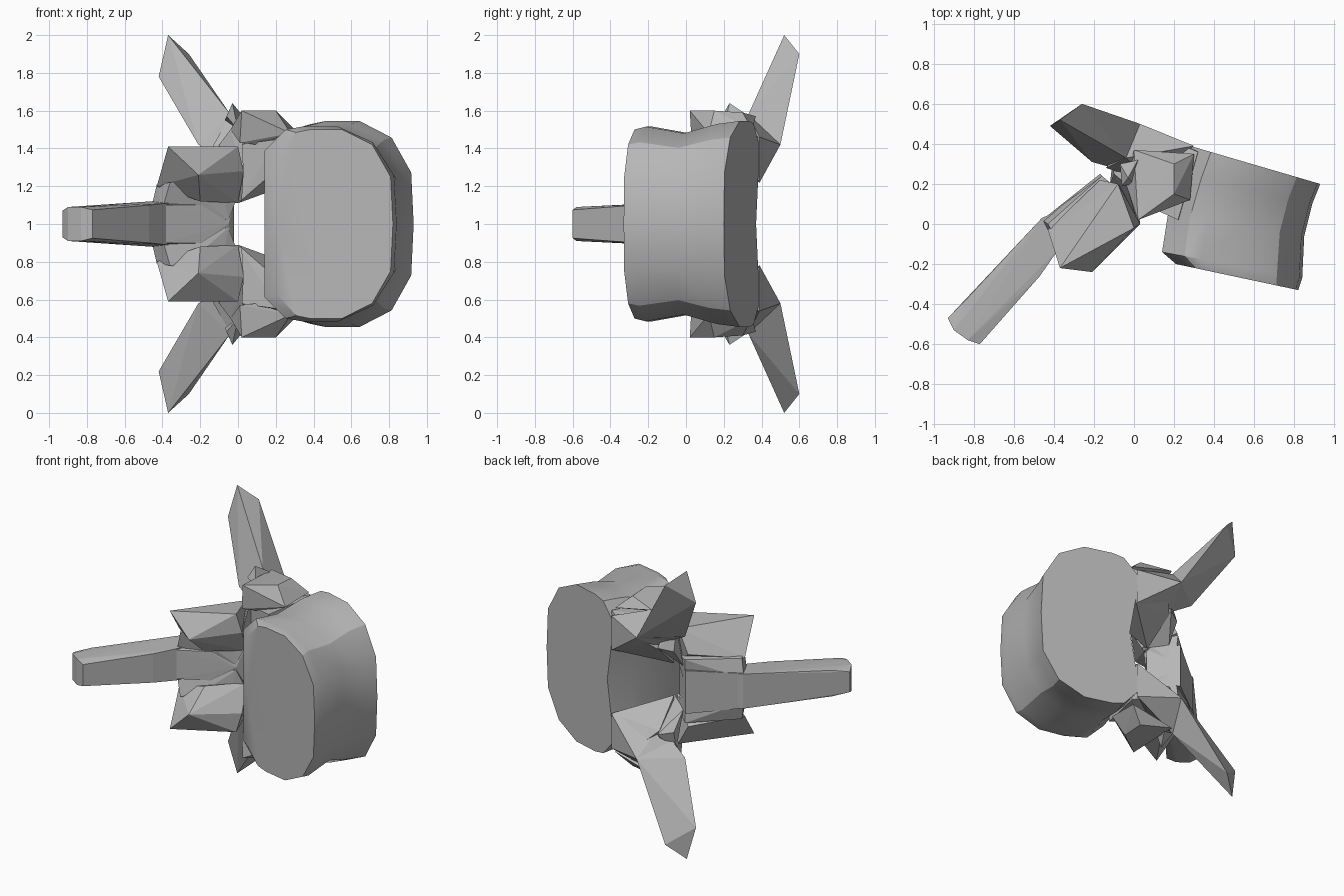
import bpy, bmesh, math

cube = bpy.data.objects.get("Cube")
if cube:
    bpy.data.objects.remove(cube, do_unlink=True)

bone = bpy.data.materials.new("bone grey")
bone.use_nodes = True
GREY = (0.47, 0.47, 0.47, 1)
bone.diffuse_color = GREY
bone.node_tree.nodes["Principled BSDF"].inputs["Base Color"].default_value = GREY


def finish(name, bm, mirrored=False):
    """Turn a bmesh into an object whose symmetry plane is z = 1."""
    bmesh.ops.recalc_face_normals(bm, faces=bm.faces)
    mesh = bpy.data.meshes.new(name)
    bm.to_mesh(mesh)
    bm.free()
    mesh.materials.append(bone)
    obj = bpy.data.objects.new(name, mesh)
    bpy.context.collection.objects.link(obj)
    obj.location.z = 1
    if mirrored:
        mod = obj.modifiers.new("mirror", "MIRROR")
        mod.use_axis = (False, False, True)
        mod.use_mirror_merge = False
    return obj


def faceted(name, points, central=False):
    """Faceted lump around points; central lumps span the symmetry plane."""
    bm = bmesh.new()
    for x, y, z in points:
        bm.verts.new((x, y, z))
        if central and z:
            bm.verts.new((x, y, -z))
    res = bmesh.ops.convex_hull(bm, input=bm.verts)
    loose = {v for v in res["geom_interior"] if isinstance(v, bmesh.types.BMVert)}
    bmesh.ops.delete(bm, geom=list(loose), context="VERTS")
    return finish(name, bm, not central)


# Body: a rounded outline lofted through slanted rings, with a waist
outline = [(0, 0), (0, .75), (.16, .97), (.28, 1), (.56, 1), (.82, .84), (.98, .5), (1, 0)]
outline += [(u, -v) for u, v in reversed(outline[1:-1])]
# left x, right x, half height, left y, right y, dent beside the canal
rings = [(.21, .82, .5, -.2, -.33, 0),
         (.14, .84, .515, -.14, -.27, 0),
         (.17, .85, .48, .05, -.06, 0),
         (.23, .89, .53, .25, .1, .05),
         (.28, .93, .545, .39, .2, .1)]
bm = bmesh.new()
loops = []
for x0, x1, half, y0, y1, dent in rings:
    loop = []
    for u, v in outline:
        if u == 0 and v == 0:
            u = dent
        loop.append(bm.verts.new((x0 + (x1 - x0) * u, y0 + (y1 - y0) * u, half * v)))
    loops.append(loop)
n = len(outline)
for a, b in zip(loops, loops[1:]):
    for i in range(n):
        j = (i + 1) % n
        bm.faces.new((a[i], a[j], b[j], b[i]))
bm.faces.new(loops[0])
bm.faces.new(loops[-1])
body = finish("body", bm)
bpy.context.view_layer.objects.active = body
body.select_set(True)
bpy.ops.object.shade_smooth_by_angle(angle=math.radians(30))
body.select_set(False)

# Bridges from the body around the canal
faceted("pedicle", [
    (.3, .38, .22), (.32, .36, .48), (.23, .03, .31), (.22, .02, .45),
    (0, .13, .11), (-.02, .32, .28), (0, .12, .42), (.1, .45, .4)])
faceted("isthmus", [
    (.02, .1, .12), (-.12, .2, .15), (-.11, .29, .28), (-.1, .25, .42),
    (.02, .12, .48), (.03, 0, .28), (-.02, .34, .3), (-.04, .2, .5)])

# Side processes: tapered shaft and its root
faceted("side_process", [
    (-.37, .52, 1), (-.42, .49, .78), (-.26, .6, .9), (-.04, .33, .58),
    (.03, .5, .42), (-.21, .31, .42), (0, .25, .3)])
faceted("side_process_root", [
    (-.04, .33, .58), (.03, .5, .42), (0, .25, .26), (-.14, .28, .4),
    (.3, .39, .46), (.3, .39, .22), (.1, .2, .4)])

# Joint surfaces
faceted("upper_joint", [
    (.02, .02, .6), (.2, .15, .6), (.2, .3, .59), (.01, .03, .43),
    (.1, .08, .42), (.28, .12, .48), (.3, .35, .5), (-.04, .2, .5), (0, .37, .57)])
faceted("joint_knob", [
    (-.03, .23, .64), (-.07, .3, .55), (.02, .32, .58), (0, .2, .5), (-.06, .19, .57)])
faceted("lower_joint", [
    (-.37, -.22, .41), (-.21, -.24, .26), (-.18, -.1, .37), (0, -.02, .41),
    (.03, 0, .28), (0, .1, .11), (-.17, .22, .25), (-.43, -.03, .2),
    (-.2, -.08, .12), (-.08, .2, .4)])

# Web joining the lower joints to the arch
faceted("web", [
    (-.43, 0, .21), (-.46, .02, .08), (-.36, -.12, .22), (-.4, -.1, .08),
    (-.2, -.04, .15), (-.1, .02, .25), (-.05, .05, .02), (-.16, .24, .22),
    (-.15, .22, .02), (.01, .1, .18)])

# Arch closing the canal, and the long rear spine
faceted("arch", [
    (-.05, .05, 0), (-.17, .25, .15), (-.46, .02, .12), (-.38, -.13, .1),
    (-.2, -.03, .1), (-.02, .1, .11)], central=True)
faceted("spine_process", [
    (-.3, .1, .12), (-.46, .03, .12), (-.38, -.13, .11), (-.47, -.26, .1),
    (-.77, -.6, .075), (-.93, -.47, .07), (-.85, -.39, .09), (-.83, -.58, .09),
    (-.9, -.53, .09)], central=True)
